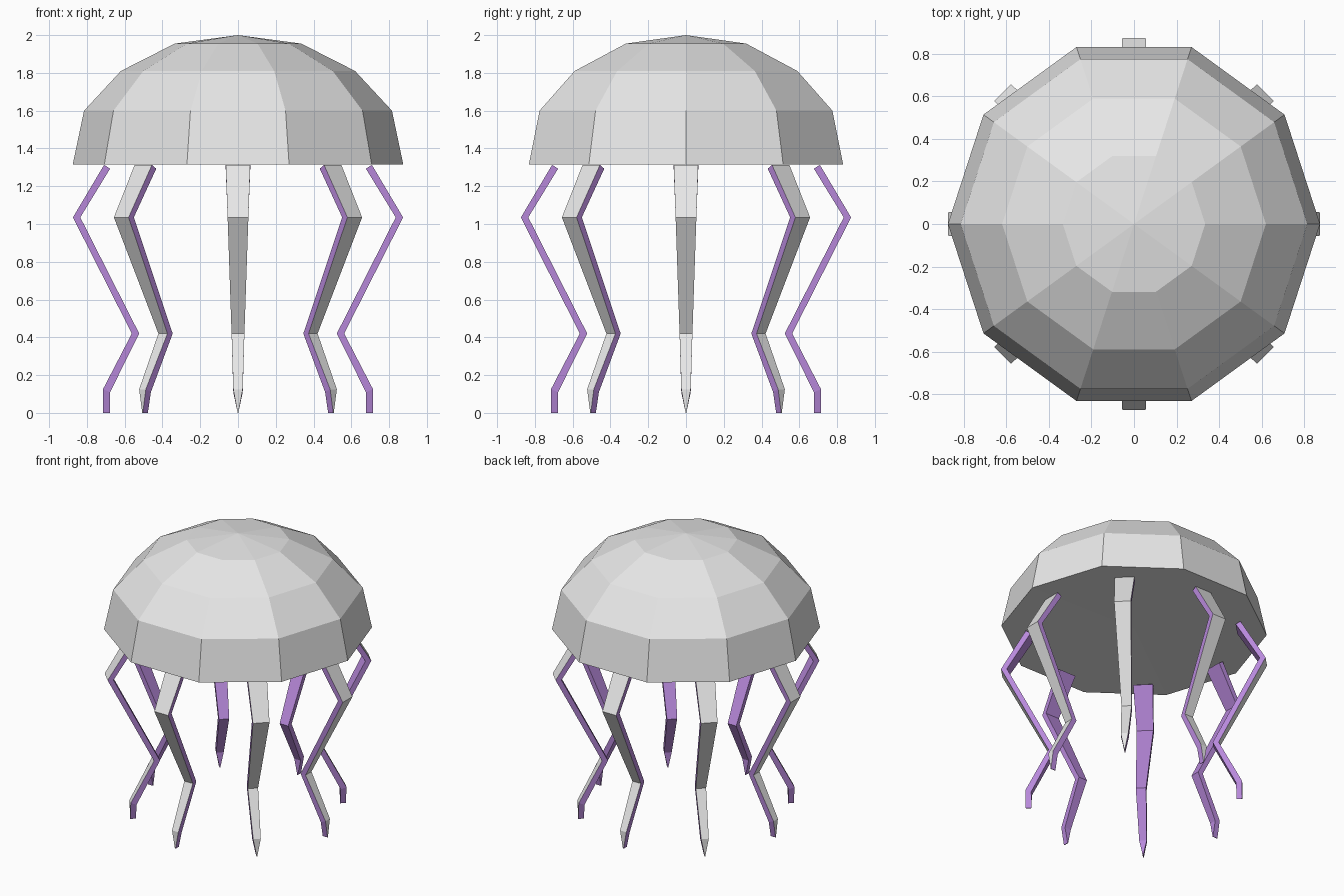
import bpy, bmesh, math

if "Cube" in bpy.data.objects:
    bpy.data.objects.remove(bpy.data.objects["Cube"])


def flat_colour(name, rgb):
    m = bpy.data.materials.new(name)
    m.diffuse_color = (*rgb, 1.0)
    m.use_nodes = True
    m.node_tree.nodes["Principled BSDF"].inputs["Base Color"].default_value = m.diffuse_color
    return m


GREY = flat_colour("pale grey", (0.8, 0.8, 0.8))
PURPLE = flat_colour("soft purple", (0.48, 0.25, 0.71))


def finish(name, bm, materials):
    bmesh.ops.recalc_face_normals(bm, faces=bm.faces[:])
    mesh = bpy.data.meshes.new(name)
    bm.to_mesh(mesh)
    bm.free()
    for m in materials:
        mesh.materials.append(m)
    ob = bpy.data.objects.new(name, mesh)
    bpy.context.collection.objects.link(ob)
    return ob


# Bell: ten-sided dome with a shallow hollow underside
SIDES = 10
bell_rings = [(0.875, 1.315), (0.815, 1.60), (0.62, 1.81), (0.335, 1.955)]
bm = bmesh.new()
rings = []
for r, z in bell_rings:
    angles = [2 * math.pi * i / SIDES for i in range(SIDES)]
    rings.append([bm.verts.new((r * math.cos(a), r * math.sin(a), z)) for a in angles])
top = bm.verts.new((0, 0, 2.0))
under = bm.verts.new((0, 0, 1.33))
for i in range(SIDES):
    j = (i + 1) % SIDES
    for lo, hi in zip(rings, rings[1:]):
        bm.faces.new((lo[i], lo[j], hi[j], hi[i]))
    bm.faces.new((rings[-1][i], rings[-1][j], top))
    bm.faces.new((rings[0][j], rings[0][i], under))
finish("bell", bm, [GREY])

# Tentacle sections: outer radius, outer z, inner radius, inner z, half width
sections = [
    (0.709, 1.313, 0.677, 1.293, 0.065),
    (0.874, 1.035, 0.835, 1.035, 0.055),
    (0.562, 0.42, 0.523, 0.42, 0.034),
    (0.715, 0.125, 0.677, 0.11, 0.025),
    (0.715, 0.0, 0.677, 0.0, 0.002),
]


# Tentacle: zigzag tapered strap, grey on its outward side, purple elsewhere
def tentacle(index):
    a = index * math.pi / 4
    c, s = math.cos(a), math.sin(a)
    bm = bmesh.new()

    def vert(r, t, z):
        return bm.verts.new((r * c - t * s, r * s + t * c, z))

    loops = [[vert(ro, -w, zo), vert(ro, w, zo), vert(ri, w, zi), vert(ri, -w, zi)]
             for ro, zo, ri, zi, w in sections]
    for up, low in zip(loops, loops[1:]):
        for k in range(4):
            n = (k + 1) % 4
            f = bm.faces.new((up[k], up[n], low[n], low[k]))
            f.material_index = 0 if k == 0 else 1
    for end in (loops[0], loops[-1]):
        bm.faces.new(end).material_index = 1
    finish(f"tentacle_{index + 1}", bm, [GREY, PURPLE])


for i in range(8):
    tentacle(i)
